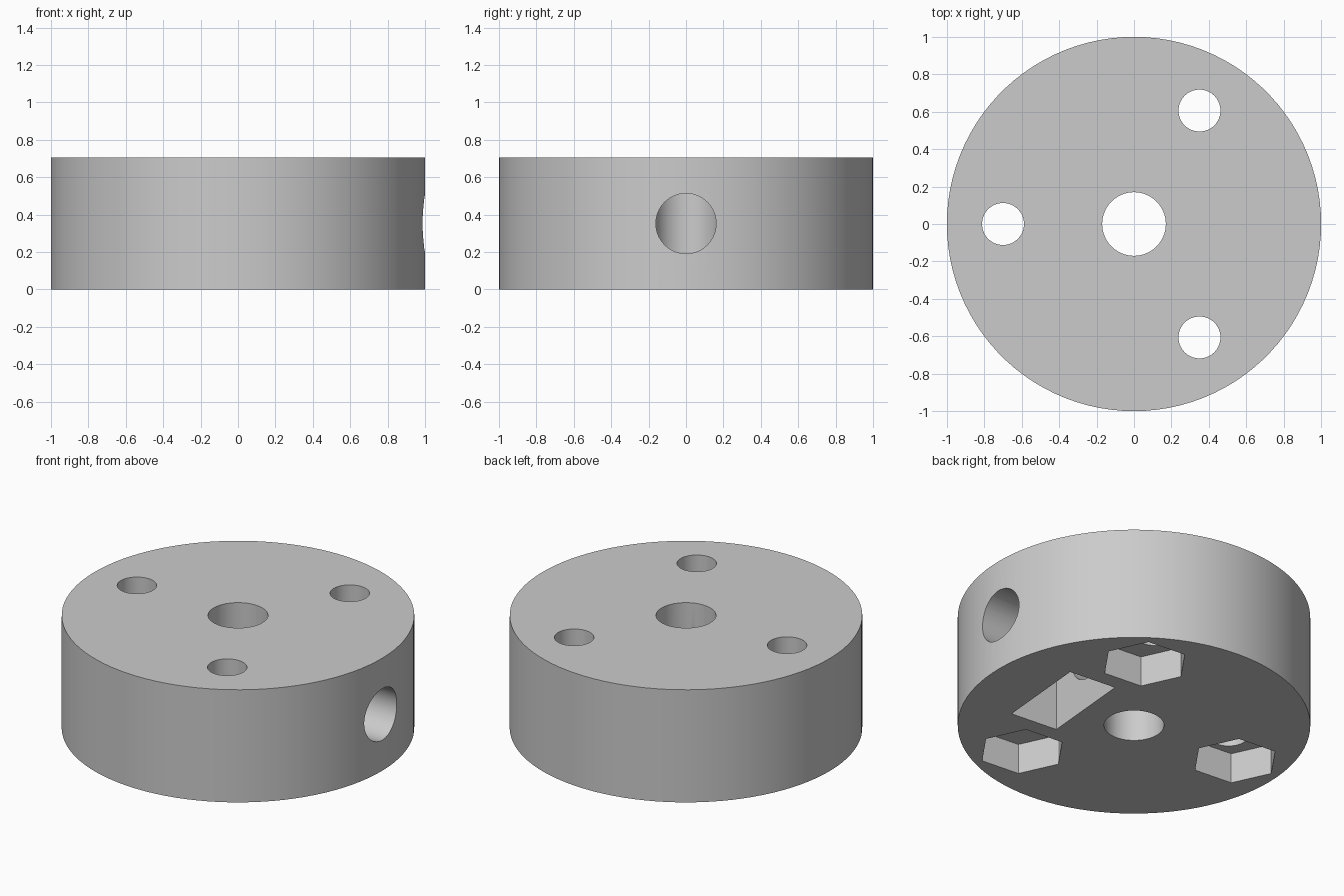
import bpy
from math import radians, cos, sin, pi

HEIGHT = 0.705
BOLT_RADIUS = 0.70
TWIST = radians(-5)      # nut pockets sit slightly turned against the bolt holes

cube = bpy.data.objects.get("Cube")
if cube:
    bpy.data.objects.remove(cube, do_unlink=True)

grey = bpy.data.materials.new("light_grey")
grey.use_nodes = True
grey.diffuse_color = (0.6, 0.6, 0.6, 1)
grey.node_tree.nodes["Principled BSDF"].inputs["Base Color"].default_value = (0.6, 0.6, 0.6, 1)


def cylinder(name, radius, depth, location, sides=100, rotation=(0, 0, 0)):
    bpy.ops.mesh.primitive_cylinder_add(vertices=sides, radius=radius, depth=depth,
                                        location=location, rotation=rotation)
    obj = bpy.context.object
    obj.name = name
    obj.data.materials.append(grey)
    return obj


def cut(target, cutter):
    """Subtract the cutter from the target and remove it."""
    cutter.hide_render = True
    mod = target.modifiers.new(cutter.name, "BOOLEAN")
    mod.operation = "DIFFERENCE"
    mod.solver = "EXACT"
    mod.object = cutter
    bpy.context.view_layer.objects.active = target
    bpy.ops.object.modifier_apply(modifier=mod.name)
    bpy.data.objects.remove(cutter, do_unlink=True)


# Hub body with central bore
hub = cylinder("hub_disc", 1, HEIGHT, (0, 0, HEIGHT / 2))
cut(hub, cylinder("bore", 0.17, 2, (0, 0, HEIGHT / 2), 64))

# Three bolt holes, each with a hexagonal nut pocket underneath
for i in range(3):
    a = pi / 3 + i * 2 * pi / 3
    cut(hub, cylinder("bolt_hole", 0.112, 2,
                      (BOLT_RADIUS * cos(a), BOLT_RADIUS * sin(a), HEIGHT / 2), 64))
    b = a + TWIST
    cut(hub, cylinder("nut_pocket", 0.25, 0.38,
                      (BOLT_RADIUS * cos(b), BOLT_RADIUS * sin(b), 0), 6,
                      (0, 0, pi / 6 + TWIST + pi / 3 * i)))

# Set screw hole from the side into the bore
cut(hub, cylinder("set_screw_hole", 0.161, 1.2, (0.65, 0, HEIGHT / 2), 64, (0, pi / 2, 0)))

# Rectangular slot for the set screw nut, open at the bottom
SLOT_TOP = 0.63
bpy.ops.mesh.primitive_cube_add(size=1, rotation=(0, 0, TWIST),
                                location=(0.49 * cos(TWIST), 0.49 * sin(TWIST), 0))
slot = bpy.context.object
slot.name = "nut_slot"
slot.scale = (0.31, 0.58, 2 * SLOT_TOP)
slot.data.materials.append(grey)
bpy.context.view_layer.update()
cut(hub, slot)

# Smooth walls, sharp rims
bpy.ops.object.select_all(action="DESELECT")
hub.select_set(True)
bpy.context.view_layer.objects.active = hub
bpy.ops.object.shade_smooth_by_angle(angle=radians(30))
